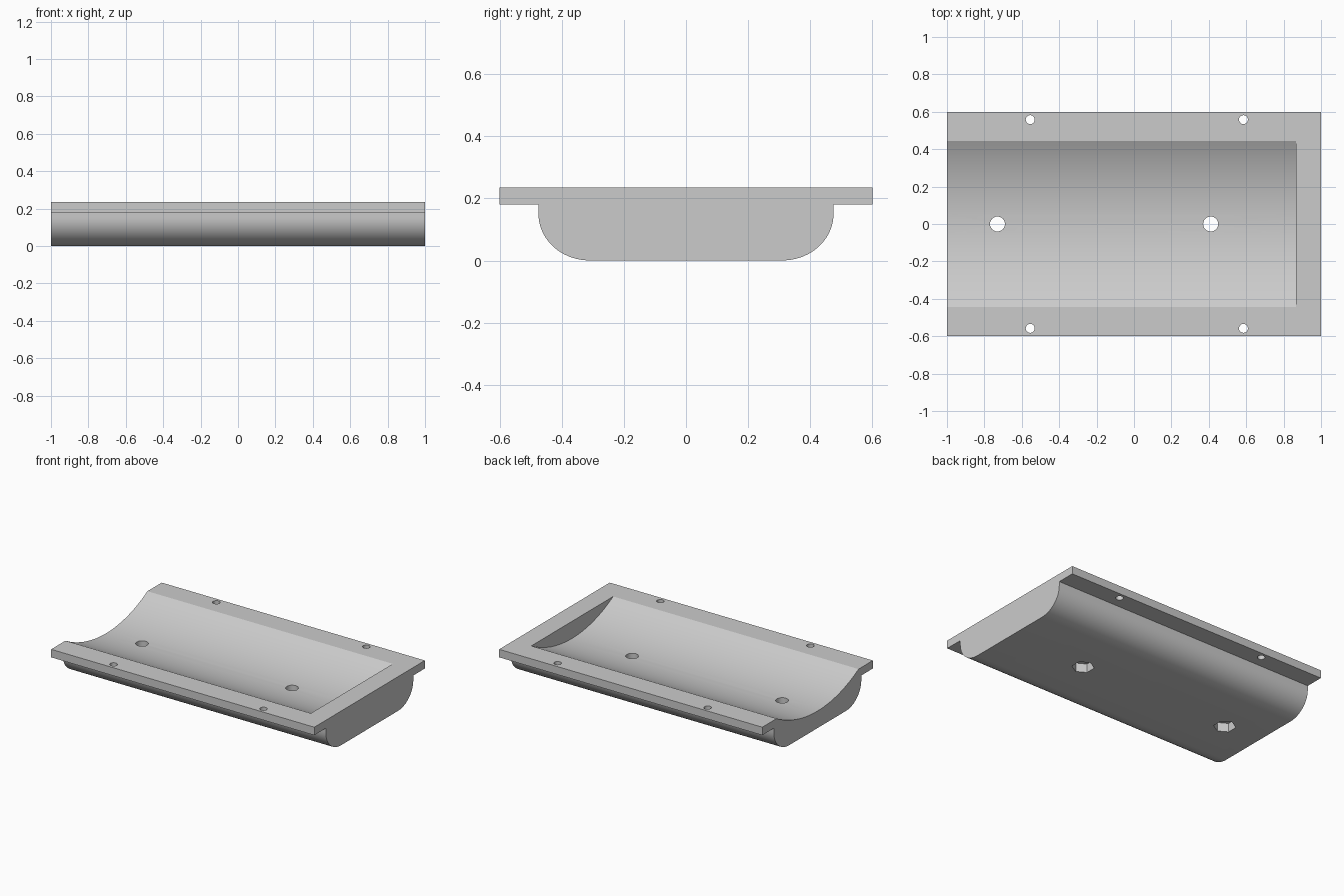
import bpy, bmesh, math

if "Cube" in bpy.data.objects:
    bpy.data.objects.remove(bpy.data.objects["Cube"])

# One flat colour
grey = bpy.data.materials.new("light_grey")
grey.use_nodes = True
colour = (0.6, 0.6, 0.6, 1)
grey.diffuse_color = colour
grey.node_tree.nodes["Principled BSDF"].inputs["Base Color"].default_value = colour

TOP, FLANGE_Z = 0.235, 0.18
HALF_W, BODY_W = 0.6, 0.475


def arc(cy, cz, ry, rz, a0, a1, steps):
    """Points (y, z) on an elliptical arc, angles in degrees."""
    pts = []
    for i in range(steps + 1):
        a = math.radians(a0 + (a1 - a0) * i / steps)
        pts.append((cy + ry * math.cos(a), cz + rz * math.sin(a)))
    return pts


def extrude(name, pts, vec):
    """Closed solid from a loop of 3D points swept along vec."""
    bm = bmesh.new()
    face = bm.faces.new([bm.verts.new(p) for p in pts])
    moved = bmesh.ops.extrude_face_region(bm, geom=[face])["geom"]
    bmesh.ops.translate(bm, vec=vec, verts=[v for v in moved if isinstance(v, bmesh.types.BMVert)])
    bmesh.ops.recalc_face_normals(bm, faces=bm.faces)
    mesh = bpy.data.meshes.new(name)
    bm.to_mesh(mesh)
    bm.free()
    mesh.materials.append(grey)
    obj = bpy.data.objects.new(name, mesh)
    bpy.context.collection.objects.link(obj)
    return obj


def prism(name, x, y, z0, z1, radius, sides, turn=0):
    """Upright prism used to drill a hole."""
    ring = arc(x, y, radius, radius, turn, turn + 360, sides)[:-1]
    return extrude(name, [(px, py, z0) for px, py in ring], (0, 0, z1 - z0))


# Tray: flanged block with rounded lower corners
half = [(HALF_W, TOP), (HALF_W, FLANGE_Z), (BODY_W, FLANGE_Z)]
half += arc(0.31, 0.15, BODY_W - 0.31, 0.15, 0, -90, 12)
outline = half + [(-y, z) for y, z in reversed(half)]
tray = extrude("tray", [(-1, y, z) for y, z in outline], (2, 0, 0))

# Trough: shallow arc, open at one end
width, depth = 0.445, 0.118
radius = (width ** 2 + depth ** 2) / (2 * depth)
spread = math.degrees(math.asin(width / radius))
trough = arc(0, TOP - depth + radius, radius, radius, -90 - spread, -90 + spread, 16)
trough += [(width, 0.4), (-width, 0.4)]
cutters = [extrude("trough_cutter", [(-1.1, y, z) for y, z in trough], (1.965, 0, 0))]

# Bolt holes with hexagonal nut pockets underneath
for x in (-0.73, 0.41):
    cutters.append(prism("bolt_hole_cutter", x, 0, -0.1, 0.3, 0.04, 24))
    cutters.append(prism("nut_pocket_cutter", x, 0, -0.1, 0.06, 0.07, 6, 30))

# Screw holes in the side flanges
for x in (-0.555, 0.585):
    for y in (-0.558, 0.558):
        cutters.append(prism("screw_hole_cutter", x, y, 0.1, 0.3, 0.024, 20))

bpy.ops.object.select_all(action='DESELECT')
tray.select_set(True)
bpy.context.view_layer.objects.active = tray
for cutter in cutters:
    cutter.hide_render = True
    mod = tray.modifiers.new("cut", 'BOOLEAN')
    mod.operation, mod.solver, mod.object = 'DIFFERENCE', 'EXACT', cutter
    bpy.ops.object.modifier_apply(modifier=mod.name)
    bpy.data.objects.remove(cutter)

bpy.ops.object.shade_smooth_by_angle(angle=math.radians(20))
